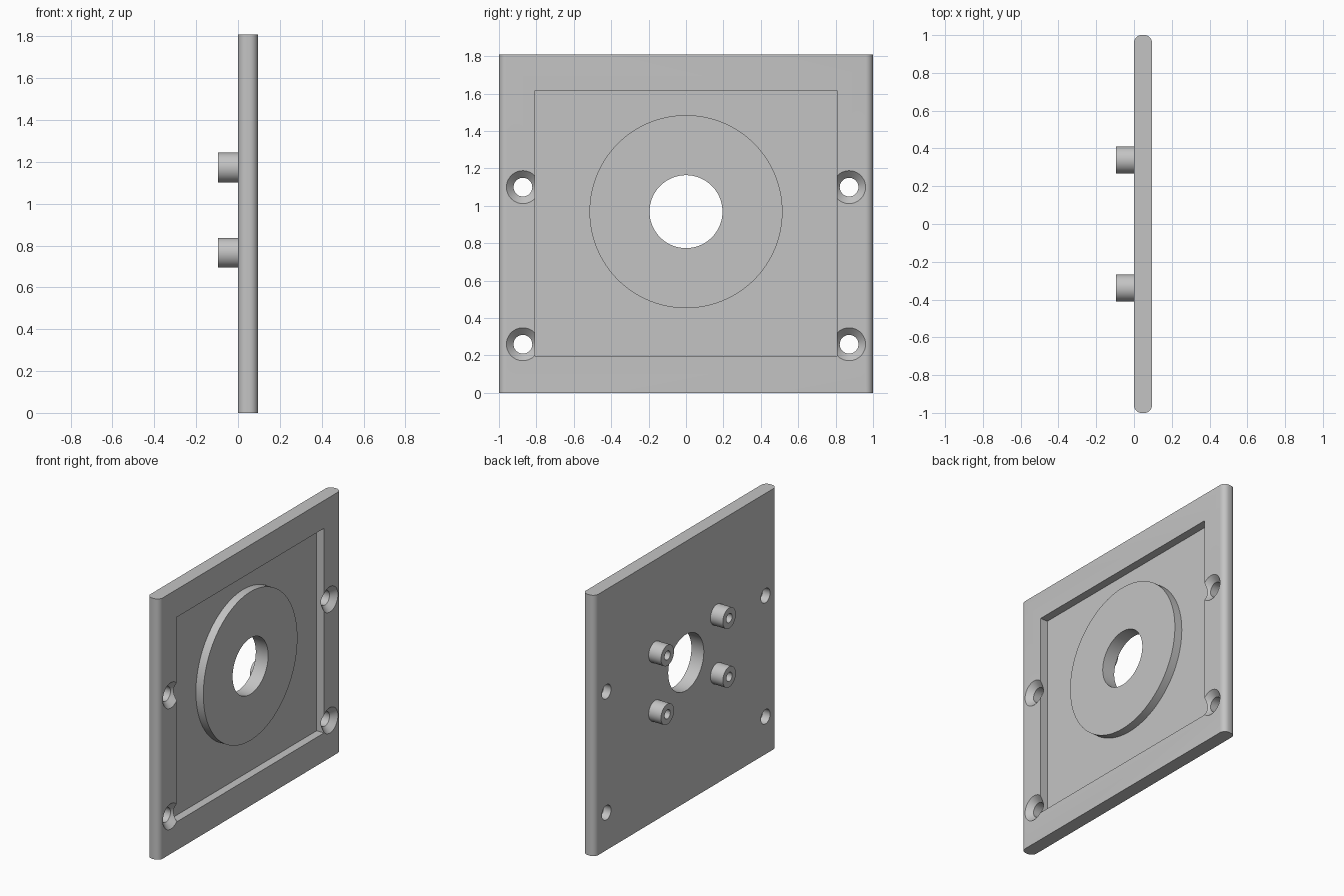
import bpy, bmesh, math
from mathutils import Matrix

if "Cube" in bpy.data.objects:
    bpy.data.objects.remove(bpy.data.objects["Cube"])

T = 0.095          # plate thickness, also standoff length
H = 1.81           # plate height
CZ = 0.969         # centre height of the disc
POCKET = 0.057     # pocket depth

grey = bpy.data.materials.new("plain grey")
grey.diffuse_color = (0.55, 0.55, 0.55, 1)
grey.use_nodes = True
grey.node_tree.nodes["Principled BSDF"].inputs["Base Color"].default_value = grey.diffuse_color


def add_object(name, bm):
    bmesh.ops.recalc_face_normals(bm, faces=bm.faces)
    mesh = bpy.data.meshes.new(name)
    bm.to_mesh(mesh)
    bm.free()
    mesh.materials.append(grey)
    ob = bpy.data.objects.new(name, mesh)
    bpy.context.collection.objects.link(ob)
    return ob


def box(name, x0, x1, y0, y1, z0, z1):
    bm = bmesh.new()
    bmesh.ops.create_cube(bm, size=1, matrix=Matrix.Translation(
        ((x0 + x1) / 2, (y0 + y1) / 2, (z0 + z1) / 2))
        @ Matrix.Diagonal((x1 - x0, y1 - y0, z1 - z0, 1)))
    return add_object(name, bm)


def turned(name, profile, y, z, n=64):
    """Solid of revolution about the x direction; profile is (x, radius) pairs."""
    bm = bmesh.new()
    rings = [[bm.verts.new((x, y + r * math.cos(2 * math.pi * i / n),
                            z + r * math.sin(2 * math.pi * i / n)))
              for i in range(n)] for x, r in profile]
    for a, b in zip(rings, rings[1:]):
        for i in range(n):
            j = (i + 1) % n
            bm.faces.new((a[i], a[j], b[j], b[i]))
    bm.faces.new(rings[0])
    bm.faces.new(rings[-1])
    return add_object(name, bm)


def cut(target, cutter):
    mod = target.modifiers.new("cut", 'BOOLEAN')
    mod.operation = 'DIFFERENCE'
    mod.solver = 'EXACT'
    mod.object = cutter
    bpy.context.view_layer.objects.active = target
    bpy.ops.object.modifier_apply(modifier=mod.name)
    bpy.data.objects.remove(cutter)


def smooth(ob):
    bpy.ops.object.select_all(action='DESELECT')
    ob.select_set(True)
    bpy.context.view_layer.objects.active = ob
    bpy.ops.object.shade_smooth_by_angle(angle=math.radians(30))


# Plate with rounded upright edges
plate = box("face_plate", 0, T, -1, 1, 0, H)
bm = bmesh.new()
bm.from_mesh(plate.data)
upright = [e for e in bm.edges if abs(e.verts[0].co.z - e.verts[1].co.z) > 1]
bmesh.ops.bevel(bm, geom=upright, offset=0.04, segments=8, profile=0.5, affect='EDGES')
bm.to_mesh(plate.data)
bm.free()

# Rectangular pocket that leaves the round disc standing
pocket = box("pocket_cutter", T - POCKET, T + 0.1, -0.808, 0.808, 0.197, 1.617)
cut(pocket, turned("disc_cutter", [(-0.1, 0.516), (0.3, 0.516)], 0, CZ, 128))
cut(plate, pocket)

# Central hole
cut(plate, turned("centre_hole_cutter", [(-0.1, 0.195), (0.3, 0.195)], 0, CZ, 96))

# Countersunk screw holes
for y in (-0.872, 0.872):
    for z in (0.26, 1.10):
        cut(plate, turned("screw_hole_cutter",
                          [(-0.05, 0.05), (T - 0.038, 0.05), (T, 0.088), (T + 0.02, 0.088)], y, z))
smooth(plate)

# Hollow standoffs on the back
for y in (-0.339, 0.339):
    for z in (CZ - 0.204, CZ + 0.204):
        post = turned("standoff", [(0, 0.071), (-T, 0.071)], y, z)
        cut(post, turned("bore_cutter", [(-0.005, 0.031), (-T - 0.05, 0.031)], y, z))
        smooth(post)
